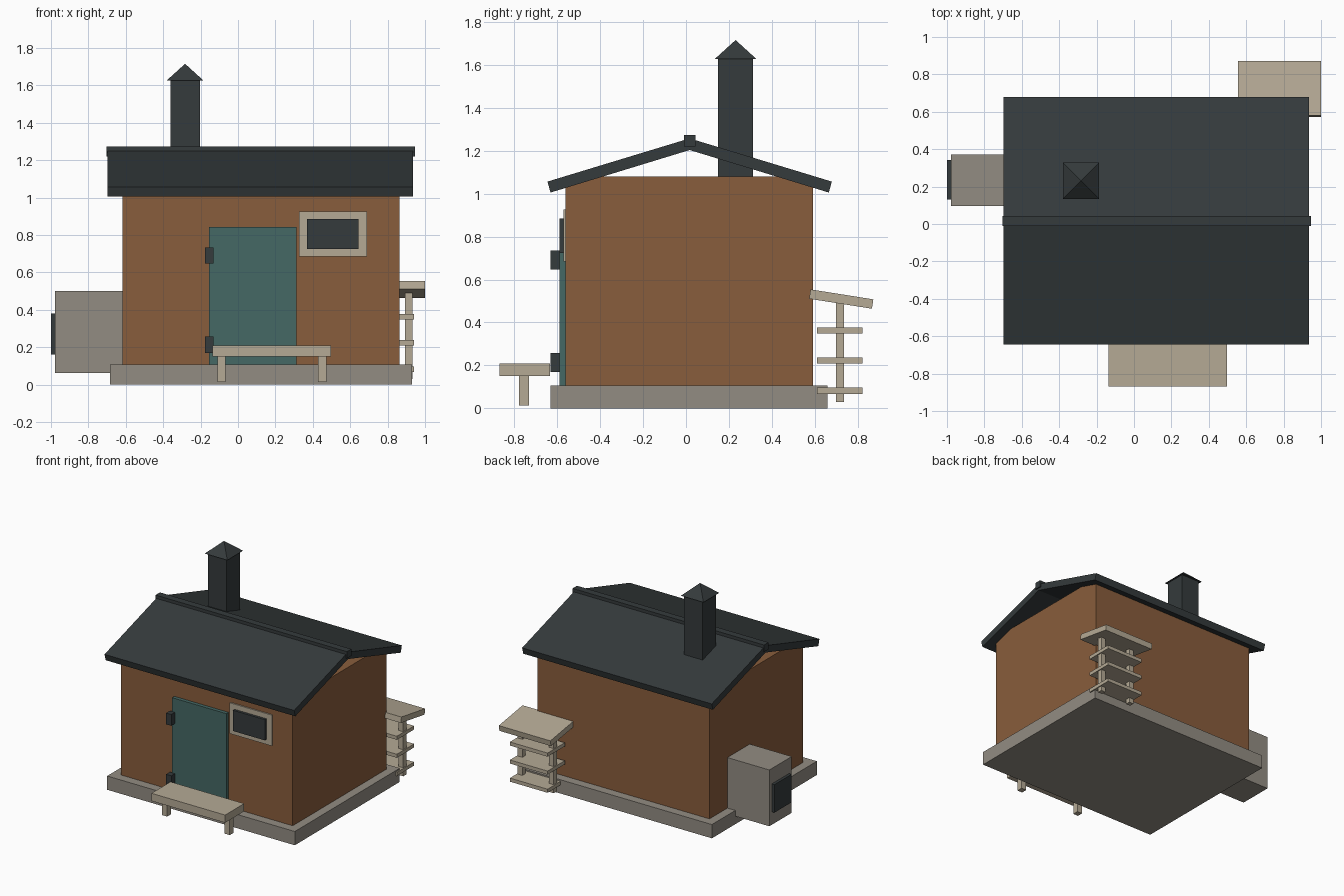
import bpy, bmesh, math
from mathutils import Matrix

if "Cube" in bpy.data.objects:
    bpy.data.objects.remove(bpy.data.objects["Cube"])


def material(name, r, g, b):
    m = bpy.data.materials.new(name)
    m.diffuse_color = (r, g, b, 1)
    m.use_nodes = True
    m.node_tree.nodes["Principled BSDF"].inputs["Base Color"].default_value = m.diffuse_color
    return m


BRICK = material("brown_wall", 0.25, 0.11, 0.045)
TEAL = material("teal", 0.06, 0.14, 0.13)
DARK = material("dark_slate", 0.035, 0.043, 0.045)
WOOD = material("pale_wood", 0.46, 0.40, 0.30)
STONE = material("stone", 0.29, 0.265, 0.225)


def finish(name, bm, mat):
    bmesh.ops.recalc_face_normals(bm, faces=bm.faces)
    mesh = bpy.data.meshes.new(name)
    bm.to_mesh(mesh)
    bm.free()
    mesh.materials.append(mat)
    ob = bpy.data.objects.new(name, mesh)
    bpy.context.collection.objects.link(ob)
    return ob


def box(name, x, y, z, mat, tilt=0):
    """Box from (min, max) ranges, optionally tilted about its own x axis."""
    bm = bmesh.new()
    mid = [(a + b) / 2 for a, b in (x, y, z)]
    size = [b - a for a, b in (x, y, z)]
    bmesh.ops.create_cube(bm, size=1, matrix=Matrix.Diagonal((*size, 1)))
    ob = finish(name, bm, mat)
    ob.location = mid
    ob.rotation_euler.x = tilt
    return ob


def extrude_x(name, profile, x0, x1, mat):
    """Sweep a y-z profile along x."""
    bm = bmesh.new()
    face = bm.faces.new([bm.verts.new((x0, y, z)) for y, z in profile])
    out = bmesh.ops.extrude_face_region(bm, geom=[face])["geom"]
    bmesh.ops.translate(bm, vec=(x1 - x0, 0, 0),
                        verts=[v for v in out if isinstance(v, bmesh.types.BMVert)])
    return finish(name, bm, mat)


# Plinth and walls
box("foundation", (-0.685, 0.93), (-0.63, 0.66), (0, 0.107), STONE)
box("walls", (-0.617, 0.863), (-0.56, 0.592), (0.1, 1.08), BRICK)

# Pitched roof with open gables, and ridge cap
RIDGE = 0.017
half = [(-0.662, 1.056), (-0.648, 1.005)]
extrude_x("roof", [(RIDGE, 1.257)] + [(RIDGE + y, z) for y, z in half]
          + [(RIDGE, 1.203)] + [(RIDGE - y, z) for y, z in reversed(half)],
          -0.697, 0.935, DARK)
box("ridge_cap", (-0.703, 0.945), (-0.01, 0.044), (1.22, 1.273), DARK)

# Chimney with pyramid cap
box("chimney", (-0.362, -0.203), (0.15, 0.312), (1.05, 1.63), DARK)
bm = bmesh.new()
bmesh.ops.create_cone(bm, cap_ends=True, segments=4, radius1=0.097 * math.sqrt(2),
                      radius2=0, depth=0.088, matrix=Matrix.Rotation(math.pi / 4, 4, "Z"))
bmesh.ops.remove_doubles(bm, verts=bm.verts, dist=1e-5)
finish("chimney_cap", bm, DARK).location = (-0.283, 0.231, 1.671)

# Door, hinges and window
box("door", (-0.155, 0.312), (-0.588, -0.555), (0.107, 0.842), TEAL)
for label, z in (("lower", 0.213), ("upper", 0.69)):
    box(label + "_hinge", (-0.176, -0.132), (-0.632, -0.585), (z - 0.044, z + 0.044), DARK)
box("window_frame", (0.327, 0.69), (-0.57, -0.55), (0.685, 0.925), WOOD)
box("window_pane", (0.37, 0.645), (-0.59, -0.56), (0.724, 0.885), DARK)

# Bench in front of the door
box("bench_seat", (-0.137, 0.497), (-0.868, -0.634), (0.15, 0.21), WOOD)
for side, x in (("left", -0.088), ("right", 0.451)):
    box(side + "_bench_leg", (x - 0.022, x + 0.022), (-0.777, -0.73), (0.013, 0.155), WOOD)

# Side cabinet with dark panel
box("side_cabinet", (-0.978, -0.6), (0.097, 0.372), (0.062, 0.5), STONE)
box("cabinet_panel", (-1.0, -0.97), (0.13, 0.342), (0.162, 0.38), DARK)

# Rack at the back corner: tilted top, three shelves, two posts
MID = 0.778
box("rack_roof", (MID - 0.222, MID + 0.222), (0.575, 0.871), (0.487, 0.531), WOOD,
    tilt=math.radians(-9))
for i, z in enumerate((0.082, 0.223, 0.363)):
    box(f"rack_shelf_{i + 1}", (MID - 0.162, MID + 0.162), (0.61, 0.822),
        (z - 0.014, z + 0.014), WOOD)
for side, x in (("left", MID - 0.135), ("right", MID + 0.135)):
    box(side + "_rack_post", (x - 0.02, x + 0.02), (0.698, 0.736), (0.03, 0.495), WOOD)
